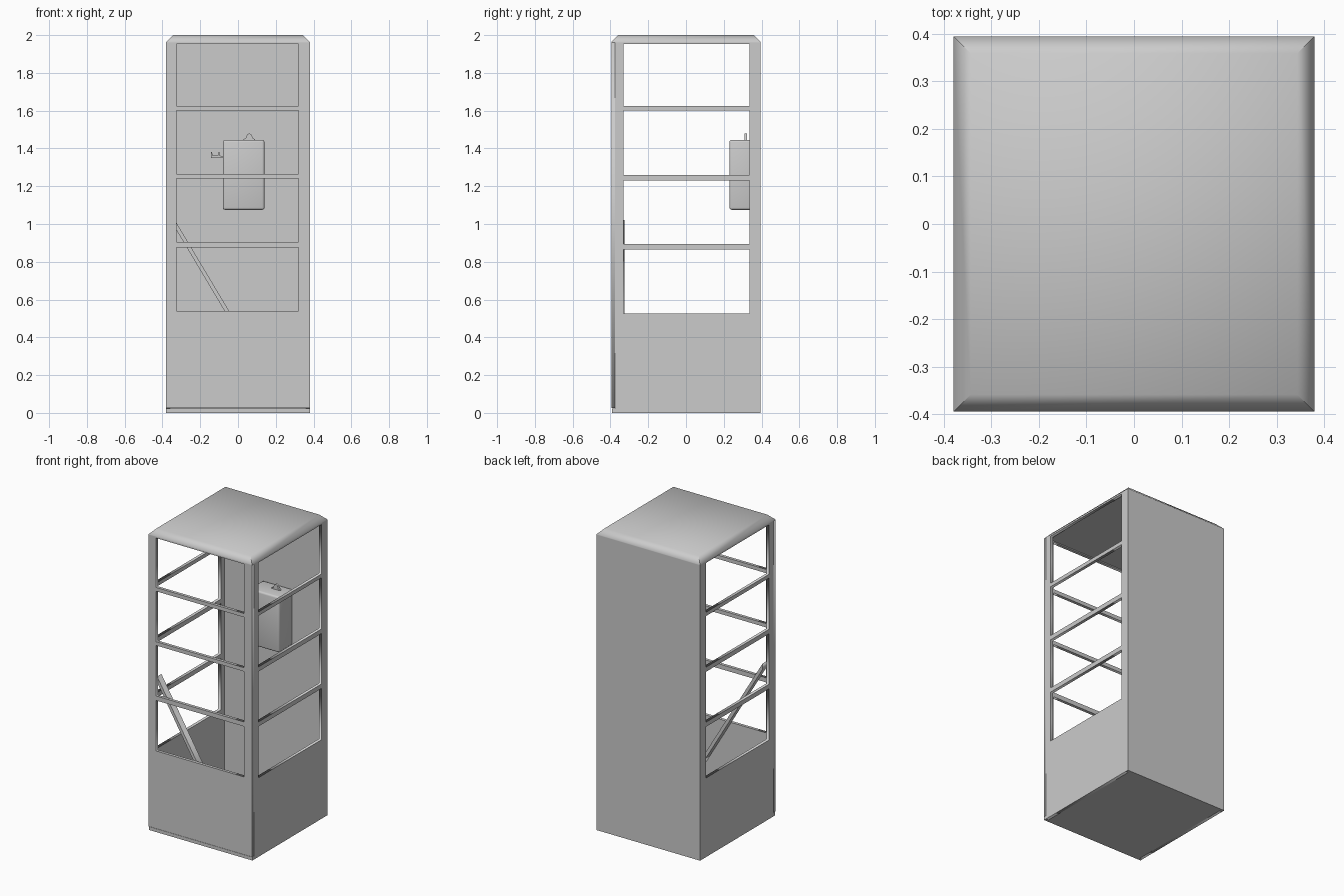
import bpy, bmesh, math
from mathutils import Matrix, Vector

if "Cube" in bpy.data.objects:
    bpy.data.objects.remove(bpy.data.objects["Cube"])

HX, HY, T, TOP = 0.38, 0.395, 0.02, 1.96


def box(name, lo, hi, bevel=0.0, segments=1, smooth=None):
    bm = bmesh.new()
    bmesh.ops.create_cube(bm, size=1)
    size = Vector(hi) - Vector(lo)
    mid = (Vector(hi) + Vector(lo)) / 2
    bm.transform(Matrix.Translation(mid) @ Matrix.Diagonal((*size, 1)))
    if bevel:
        bmesh.ops.bevel(bm, geom=bm.edges[:], offset=bevel, segments=segments,
                        affect='EDGES', profile=0.5)
    mesh = bpy.data.meshes.new(name)
    bm.to_mesh(mesh)
    bm.free()
    ob = bpy.data.objects.new(name, mesh)
    bpy.context.collection.objects.link(ob)
    if smooth:
        select(ob)
        bpy.ops.object.shade_smooth_by_angle(angle=math.radians(smooth))
    return ob


def select(ob):
    bpy.ops.object.select_all(action='DESELECT')
    ob.select_set(True)
    bpy.context.view_layer.objects.active = ob


def plate(name, outlines, thickness, matrix):
    """Flat outlines (first outer, rest holes) extruded evenly, then placed."""
    cu = bpy.data.curves.new(name, 'CURVE')
    cu.dimensions = '2D'
    cu.fill_mode = 'BOTH'
    cu.extrude = thickness / 2
    for pts in outlines:
        sp = cu.splines.new('POLY')
        sp.points.add(len(pts) - 1)
        for p, (u, v) in zip(sp.points, pts):
            p.co = (u, v, 0, 1)
        sp.use_cyclic_u = True
    ob = bpy.data.objects.new(name, cu)
    bpy.context.collection.objects.link(ob)
    select(ob)
    bpy.ops.object.convert(target='MESH')
    ob = bpy.context.object
    ob.data.transform(matrix)
    return ob


def rect(u0, u1, v0, v1):
    return [(u0, v0), (u1, v0), (u1, v1), (u0, v1)]


def upright_x(y):   # plate u,v -> x,z
    return Matrix.Translation((0, y, 0)) @ Matrix.Rotation(math.pi / 2, 4, 'X')


def upright_y(x):   # plate u,v -> y,z
    return Matrix.Translation((x, 0, 0)) @ Matrix.Rotation(math.pi / 2, 4, 'Z') @ \
        Matrix.Rotation(math.pi / 2, 4, 'X')


# Front door frame with four openings
front_rows = [(0.54, 0.875), (0.905, 1.24), (1.265, 1.60), (1.625, 1.953)]
plate("door_frame", [rect(-HX, HX, 0.025, TOP)] +
      [rect(-0.325, 0.32, a, b) for a, b in front_rows], T, upright_x(-HY + T / 2))

# Matching side frames
side_rows = [(0.525, 0.865), (0.895, 1.23), (1.26, 1.60), (1.625, 1.953)]
for side, s in (("left", -1), ("right", 1)):
    plate(side + "_frame", [rect(-HY + T, HY - T, 0, TOP)] +
          [rect(-0.33, 0.335, a, b) for a, b in side_rows], T, upright_y(s * (HX - T / 2)))

# Solid back wall, floor and threshold
box("back_wall", (-HX, HY - T, 0), (HX, HY, TOP))
box("floor", (-HX + T, -HY + T, 0), (HX - T, HY - T, 0.025))
box("threshold", (-HX, -HY + 0.003, 0), (HX, -HY + T, 0.022))

# Roof slab with chamfered, softly shaded top edge
roof = box("roof", (-HX, -HY, TOP), (HX, HY, 2.0))
bm = bmesh.new()
bm.from_mesh(roof.data)
edges = [e for e in bm.edges if all(v.co.z > 1.99 for v in e.verts)]
bmesh.ops.bevel(bm, geom=edges, offset=0.036, segments=1, affect='EDGES')
bm.to_mesh(roof.data)
bm.free()
select(roof)
bpy.ops.object.shade_smooth_by_angle(angle=math.radians(60))

# Diagonal brace inside the door
plate("door_brace", [[(-0.335, 0.983), (0.205, 0.075), (0.23, 0.075), (-0.335, 1.022)]],
      0.045, upright_x(-0.3475))

# Wall telephone body
box("telephone_body", (-0.08, 0.23, 1.075), (0.14, HY - T, 1.445), 0.012, 3, 40)

# Hanging tab on top of the telephone
plate("top_tab", [[(0.028, 1.44), (0.092, 1.44), (0.09, 1.449), (0.078, 1.455), (0.072, 1.474),
                   (0.06, 1.48), (0.048, 1.474), (0.042, 1.455), (0.03, 1.449)]],
      0.014, upright_x(0.317))

# Receiver hook at the side
plate("receiver_hook", [[(-0.144, 1.35), (-0.075, 1.35), (-0.075, 1.358), (-0.097, 1.362),
                         (-0.097, 1.38), (-0.104, 1.38), (-0.106, 1.362), (-0.135, 1.362),
                         (-0.137, 1.38), (-0.144, 1.38)]],
      0.03, upright_x(0.30))
